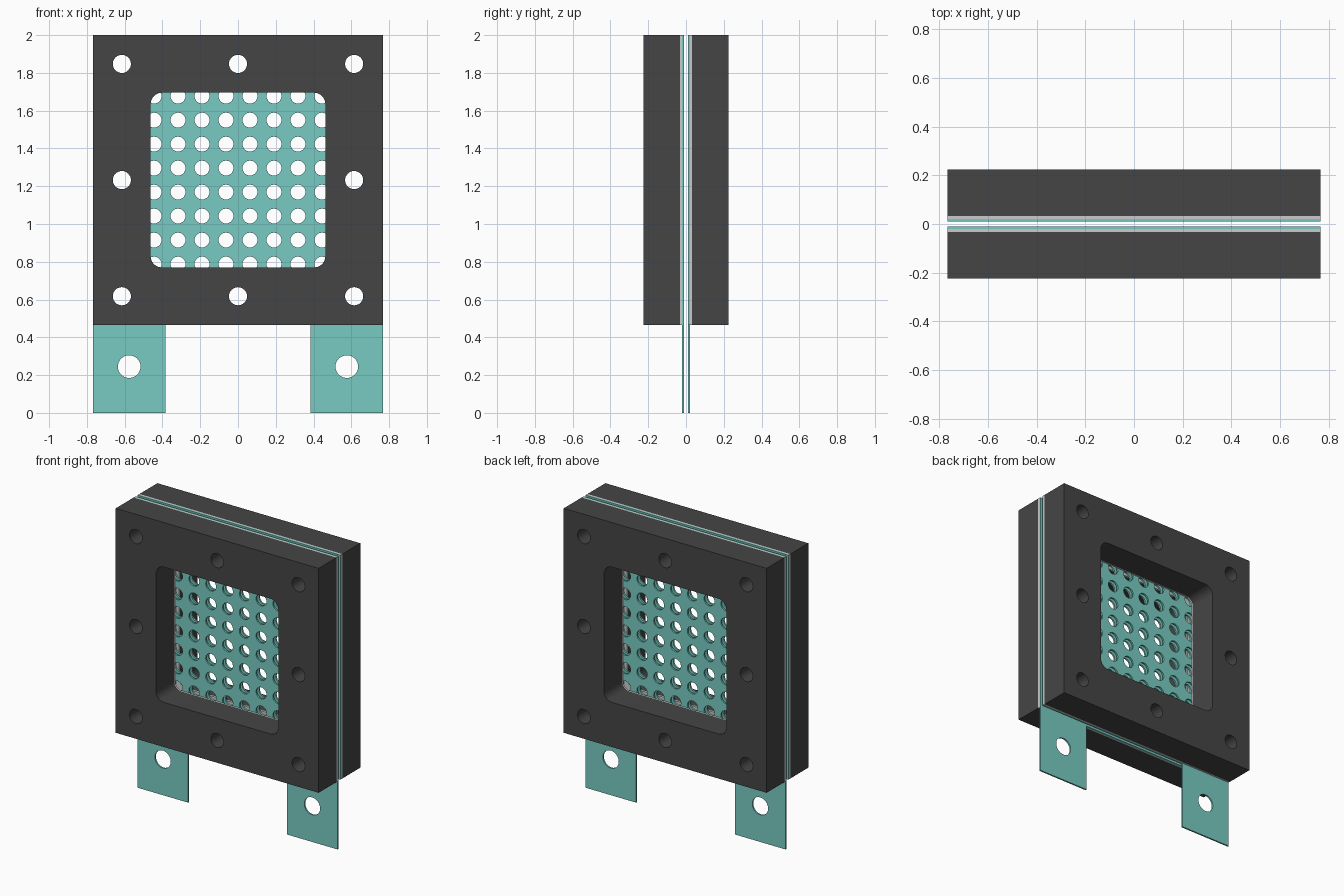
import bpy
from math import pi, cos, sin
from mathutils import Matrix

if "Cube" in bpy.data.objects:
    bpy.data.objects.remove(bpy.data.objects["Cube"])

CZ = 1.2325          # height of the plate centre
HALF = 0.7675        # half width of the square plates
WIN = 0.4625         # half width of the window
BOLT = 0.615
PITCH = 0.127


def material(name, rgb):
    m = bpy.data.materials.new(name)
    m.diffuse_color = (*rgb, 1)
    m.use_nodes = True
    m.node_tree.nodes["Principled BSDF"].inputs["Base Color"].default_value = m.diffuse_color
    return m


dark = material("dark_plastic", (0.06, 0.06, 0.06))
teal = material("teal_metal", (0.19, 0.6, 0.54))


def circle(x, z, r, n=32):
    return [(x + r * cos(2 * pi * i / n), z + r * sin(2 * pi * i / n)) for i in range(n)]


def rounded_square(h, r, n=8):
    pts = []
    for k, (sx, sz) in enumerate([(1, 1), (-1, 1), (-1, -1), (1, -1)]):
        for i in range(n + 1):
            a = (k + i / n) * pi / 2
            pts.append((sx * (h - r) + r * cos(a), CZ + sz * (h - r) + r * sin(a)))
    return pts


def sheet(name, loops, y0, y1, mat=None, turn=False):
    """Extrude a filled outline with holes from depth y0 to y1 (front side);
    turn puts it on the back, rotated half a turn about z."""
    cu = bpy.data.curves.new(name, 'CURVE')
    cu.dimensions = '2D'
    cu.fill_mode = 'BOTH'
    cu.extrude = (y1 - y0) / 2
    for pts in loops:
        s = cu.splines.new('POLY')
        s.points.add(len(pts) - 1)
        for p, (x, z) in zip(s.points, pts):
            p.co = (x, z, 0, 1)
        s.use_cyclic_u = True
    tmp = bpy.data.objects.new(name + "_outline", cu)
    bpy.context.collection.objects.link(tmp)
    bpy.context.view_layer.update()
    me = bpy.data.meshes.new_from_object(
        tmp.evaluated_get(bpy.context.evaluated_depsgraph_get()))
    bpy.data.objects.remove(tmp)
    me.transform(Matrix.Rotation(pi if turn else 0, 4, 'Z')
                 @ Matrix.Translation((0, -(y0 + y1) / 2, 0))
                 @ Matrix.Rotation(pi / 2, 4, 'X'))
    me.materials.clear()
    if mat:
        me.materials.append(mat)
    ob = bpy.data.objects.new(name, me)
    bpy.context.collection.objects.link(ob)
    # weld caps to sides, then shade
    bpy.ops.object.select_all(action='DESELECT')
    ob.select_set(True)
    bpy.context.view_layer.objects.active = ob
    bpy.ops.object.mode_set(mode='EDIT')
    bpy.ops.mesh.select_all(action='SELECT')
    bpy.ops.mesh.remove_doubles(threshold=0.0005)
    bpy.ops.mesh.normals_make_consistent(inside=False)
    bpy.ops.object.mode_set(mode='OBJECT')
    bpy.ops.object.shade_smooth_by_angle(angle=pi / 6)
    return ob


# shared outlines
square = [(-HALF, CZ - HALF), (HALF, CZ - HALF), (HALF, CZ + HALF), (-HALF, CZ + HALF)]
bolts = [circle(i * BOLT, CZ + j * BOLT, 0.048)
         for i in (-1, 0, 1) for j in (-1, 0, 1) if (i, j) != (0, 0)]
frame = [square, rounded_square(WIN, 0.06)] + bolts

# electrode outline: square with a terminal tab at lower right
tab_x = 0.3838
tabbed = [(-HALF, CZ - HALF), (tab_x, CZ - HALF), (tab_x, 0), (HALF, 0),
          (HALF, CZ + HALF), (-HALF, CZ + HALF)]
steps = [(i - 3.5) * PITCH for i in range(8)]
perforations = [circle(x, CZ + z, 0.0395, 24) for x in steps for z in steps]
electrode = [tabbed, circle(0.576, 0.245, 0.06)] + bolts + perforations

for side, turn in (("front", False), ("back", True)):
    sheet(side + "_end_plate", frame, 0.032, 0.225, dark, turn)
    sheet(side + "_gasket", frame, 0.021, 0.032, None, turn)
    sheet(side + "_electrode", electrode, 0.01, 0.021, teal, turn)
